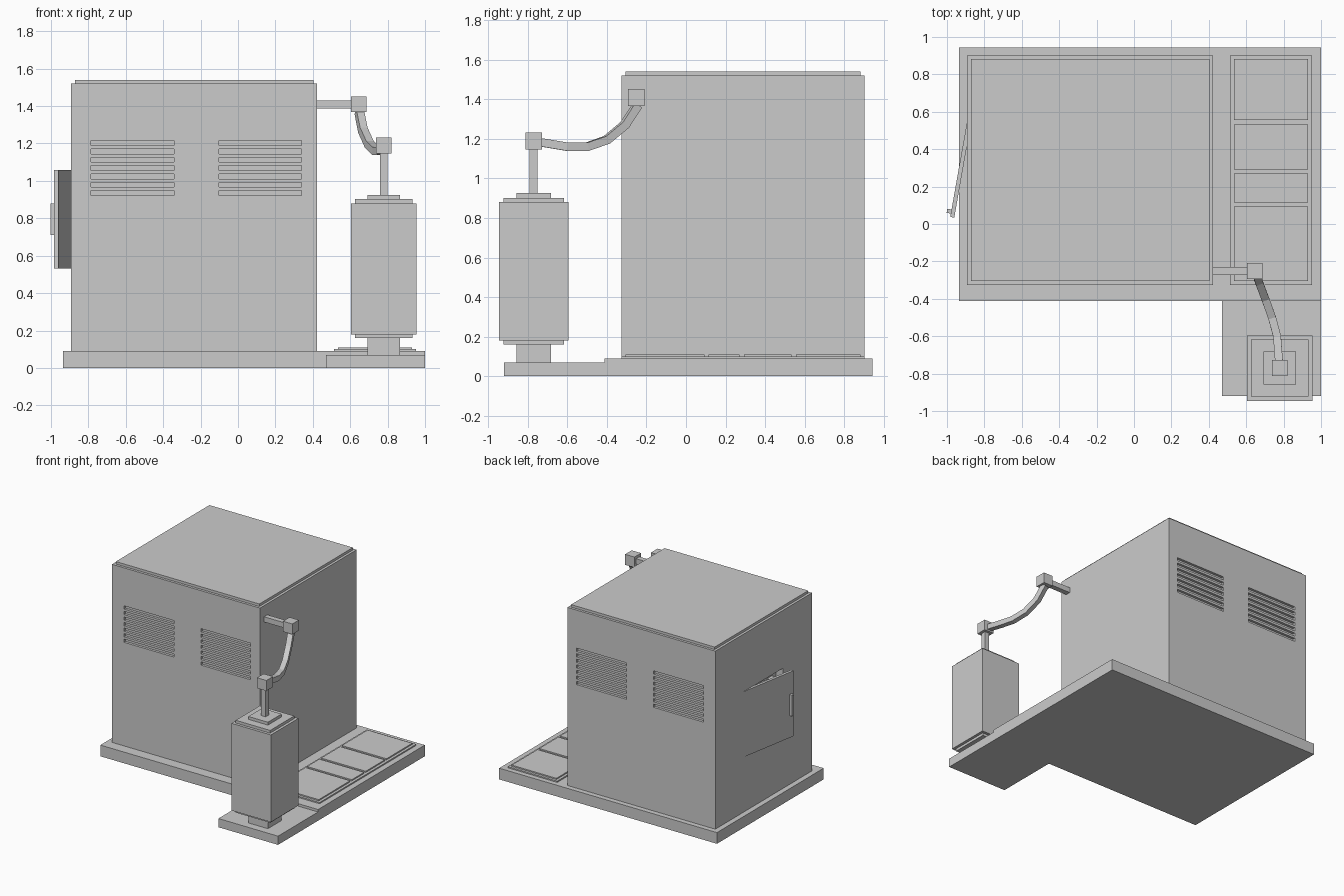
import bpy, bmesh
from mathutils import Vector, Matrix

if "Cube" in bpy.data.objects:
    bpy.data.objects.remove(bpy.data.objects["Cube"])


def boxes(name, specs, matrix=Matrix()):
    """One object from a list of (x0, x1, y0, y1, z0, z1) boxes."""
    bm = bmesh.new()
    for x0, x1, y0, y1, z0, z1 in specs:
        m = Matrix.Translation(((x0 + x1) / 2, (y0 + y1) / 2, (z0 + z1) / 2)) \
            @ Matrix.Diagonal((x1 - x0, y1 - y0, z1 - z0, 1))
        bmesh.ops.create_cube(bm, size=1, matrix=m)
    return finish(name, bm, matrix)


def finish(name, bm, matrix=Matrix()):
    bmesh.ops.recalc_face_normals(bm, faces=bm.faces)
    me = bpy.data.meshes.new(name)
    bm.to_mesh(me)
    bm.free()
    ob = bpy.data.objects.new(name, me)
    ob.matrix_world = matrix
    bpy.context.collection.objects.link(ob)
    return ob


def centred(name, cx, cy, half, z0, z1):
    return boxes(name, [(cx - half, cx + half, cy - half, cy + half, z0, z1)])


def square_tube(name, pts, r):
    """Square section swept along a path, kept upright."""
    bm = bmesh.new()
    pts = [Vector(p) for p in pts]
    rings = []
    for i, p in enumerate(pts):
        t = (pts[min(i + 1, len(pts) - 1)] - pts[max(i - 1, 0)]).normalized()
        s = t.cross(Vector((0, 0, 1))).normalized()
        n = s.cross(t)
        rings.append([bm.verts.new(p + s * a * r + n * b * r)
                      for a, b in ((-1, -1), (1, -1), (1, 1), (-1, 1))])
    for a, b in zip(rings, rings[1:]):
        for k in range(4):
            bm.faces.new((a[k], a[(k + 1) % 4], b[(k + 1) % 4], b[k]))
    bm.faces.new(rings[0])
    bm.faces.new(rings[-1])
    return finish(name, bm)


# Foundation slabs
boxes("foundation", [(-0.935, 1.0, -0.412, 0.943, 0, 0.09)])
boxes("front_pad", [(0.47, 1.0, -0.92, -0.412, 0, 0.07)])

# Cabinet with vent slots front and back, and a hatch opening on the left
X0, X1, Y0, Y1 = -0.892, 0.423, -0.325, 0.902
cabinet = boxes("cabinet", [(X0, X1, Y0, Y1, 0.09, 1.52)])
D = 0.02
cuts = [(X0 - 0.1, X0 + 0.06, 0.045, 0.54, 0.535, 1.055)]
for x in (-0.785, -0.102):
    for i in range(7):
        z = 0.922 + i * 0.0445
        cuts.append((x, x + 0.442, Y0 - 0.1, Y0 + D, z, z + 0.026))
        cuts.append((x, x + 0.442, Y1 - D, Y1 + 0.1, z, z + 0.026))
cutter = boxes("cabinet_cutter", cuts)
cutter.hide_render = True
cutter.hide_viewport = True
mod = cabinet.modifiers.new("openings", 'BOOLEAN')
mod.object = cutter
mod.solver = 'EXACT'
boxes("cabinet_lid", [(X0 + 0.02, X1 - 0.02, Y0 + 0.02, Y1 - 0.02, 1.52, 1.54)])

# Switches inside the hatch
boxes("hatch_switches", [(X0 + 0.02, X0 + 0.06, y, y + 0.06, z, z + 0.1)
                         for y in (0.1, 0.2, 0.3, 0.4) for z in (0.68, 0.9)])

# Hatch door standing ajar, with its handle
swing = Matrix.Translation((-0.892, 0.55, 0)) @ Matrix.Rotation(-0.175, 4, 'Z')
boxes("hatch_door", [(0, 0.022, -0.52, 0, 0.532, 1.058)], swing)
boxes("door_handle", [(-0.023, 0, -0.502, -0.48, 0.71, 0.88)], swing)

# Floor frame and raised panels beside the cabinet
boxes("floor_frame", [(0.513, 0.952, Y0, Y1, 0.09, 0.10)])
boxes("floor_panels", [(0.534, 0.931, a, b, 0.10, 0.11) for a, b in
                       ((0.555, 0.882), (0.292, 0.533), (0.114, 0.27), (-0.305, 0.093))])

# Insulated tank on its stand
CX, CY = 0.779, -0.77
centred("tank_stand", CX, CY, 0.087, 0.07, 0.16)
centred("tank_lower_lip", CX, CY, 0.153, 0.16, 0.18)
centred("tank_body", CX, CY, 0.175, 0.18, 0.88)
centred("tank_upper_lip", CX, CY, 0.153, 0.88, 0.902)
centred("tank_cap", CX, CY, 0.087, 0.902, 0.925)
centred("tank_rod", CX, CY, 0.02, 0.925, 1.16)
centred("tank_joint", CX, CY, 0.042, 1.147, 1.231)

# Wall arm and hanging cable
boxes("wall_arm", [(X1, 0.61, -0.272, -0.23, 1.388, 1.43)])
centred("arm_joint", 0.646, -0.251, 0.042, 1.367, 1.451)
square_tube("cable", [(0.776, -0.75, 1.185), (0.765, -0.60, 1.16), (0.738, -0.5, 1.16),
                      (0.702, -0.4, 1.195), (0.668, -0.31, 1.27), (0.648, -0.245, 1.37)], 0.021)
